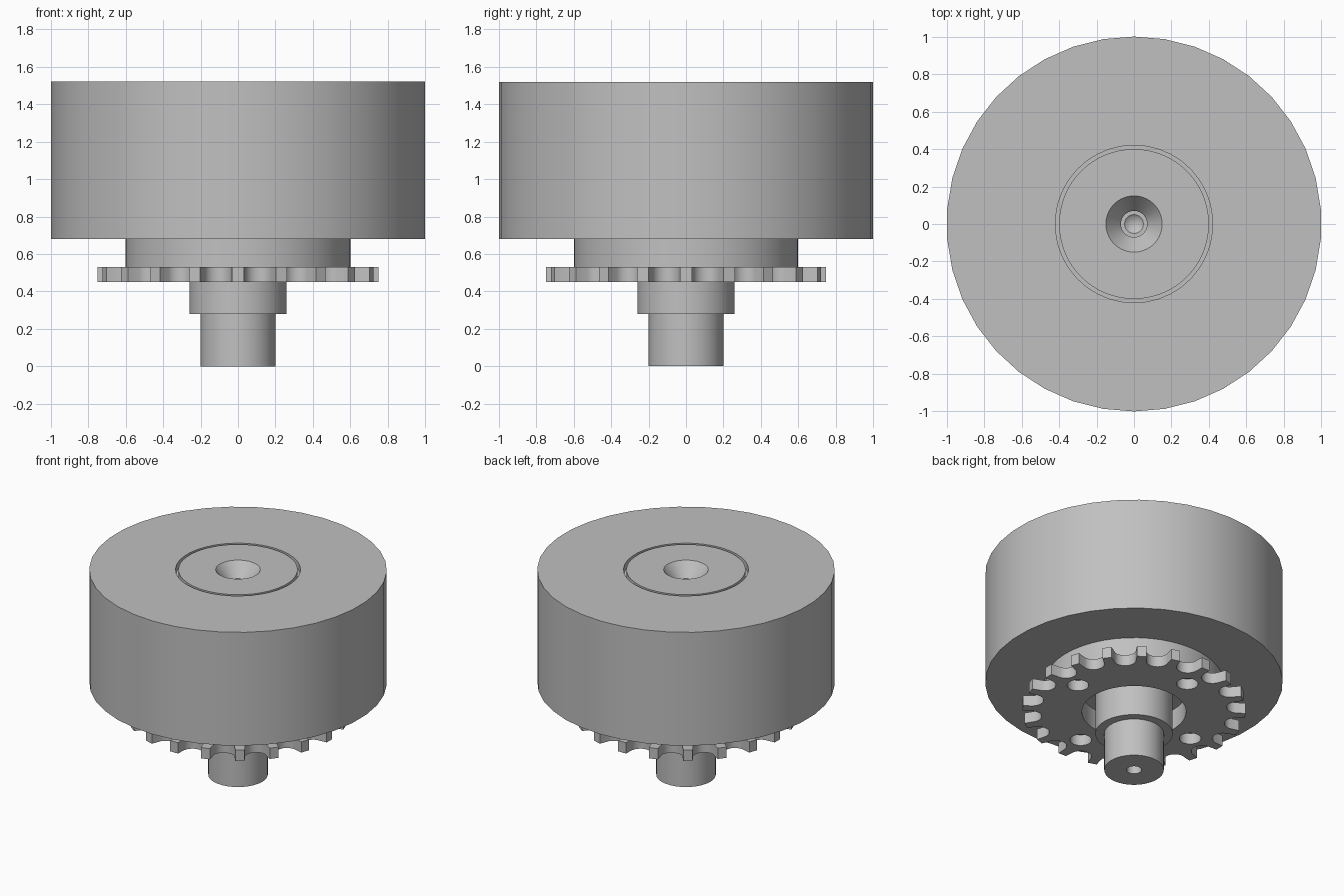
import bpy
import bmesh
from math import cos, sin, pi, radians

cube = bpy.data.objects.get("Cube")
if cube:
    bpy.data.objects.remove(cube, do_unlink=True)

steel = bpy.data.materials.new("grey steel")
steel.use_nodes = True
GREY = (0.53, 0.53, 0.53, 1)
steel.diffuse_color = GREY
steel.node_tree.nodes["Principled BSDF"].inputs["Base Color"].default_value = GREY


def finish(name, bm):
    """Weld, orient and smooth a bmesh, then link it as a named part."""
    bmesh.ops.remove_doubles(bm, verts=bm.verts, dist=0.0002)
    bmesh.ops.recalc_face_normals(bm, faces=bm.faces)
    mesh = bpy.data.meshes.new(name)
    bm.to_mesh(mesh)
    bm.free()
    mesh.materials.append(steel)
    part = bpy.data.objects.new(name, mesh)
    bpy.context.collection.objects.link(part)
    bpy.ops.object.select_all(action="DESELECT")
    part.select_set(True)
    bpy.context.view_layer.objects.active = part
    bpy.ops.object.shade_smooth_by_angle(angle=radians(30))
    return part


def lathe(name, profile, sides, closed=True):
    """Revolve a profile of (radius, height) points around z."""
    bm = bmesh.new()
    pts = [bm.verts.new((0, -r, z)) for r, z in profile]
    edges = [bm.edges.new(pair) for pair in zip(pts, pts[1:])]
    if closed:
        edges.append(bm.edges.new((pts[-1], pts[0])))
    bmesh.ops.spin(bm, geom=pts + edges, cent=(0, 0, 0), axis=(0, 0, 1),
                   angle=2 * pi, steps=sides, use_merge=False)
    return finish(name, bm)


def circle(cx, cy, r, n):
    return [(cx + r * cos(2 * pi * i / n), cy + r * sin(2 * pi * i / n))
            for i in range(n)]


# Outer drum, open in the middle
lathe("drum", [(0.42, 0.68), (1, 0.68), (1, 1.52), (0.42, 1.52)], 38)

# Hub between drum and sprocket, with a recess around the shaft
lathe("hub", [(0.35, 0.53), (0.6, 0.53), (0.6, 0.7), (0.2, 0.7),
              (0.2, 0.6), (0.35, 0.6)], 48)

# Stepped shaft with a top flange, countersunk bore and a pilot hole below
lathe("shaft", [(0, 0.12), (0.05, 0.09), (0.05, 0), (0.2, 0), (0.2, 0.28),
                (0.26, 0.28), (0.26, 0.9), (0.45, 0.9), (0.45, 1.47),
                (0.4, 1.47), (0.4, 1.52), (0.15, 1.52), (0.07, 1.42),
                (0.07, 1.2), (0.05, 1.2), (0, 1.16)], 64, closed=False)

# Sprocket outline: round roller seats between narrow flat-tipped teeth
TEETH = 20
PITCH = 2 * pi / TEETH
outline = []
for t in range(TEETH):
    a = (t + 0.5) * PITCH
    seat = [(0.7 + 0.075 * cos(radians(d)), 0.075 * sin(radians(d)))
            for d in range(250, 109, -14)]
    tip = PITCH / 2 - radians(2.4)
    local = [(0.75 * cos(tip), -0.75 * sin(tip))] + seat
    local.append((0.75 * cos(tip), 0.75 * sin(tip)))
    outline += [(x * cos(a) - y * sin(a), x * sin(a) + y * cos(a))
                for x, y in local]

# Centre bore and four bolt holes
loops = [outline, circle(0, 0, 0.35, 48)]
for k in range(4):
    a = k * pi / 2 + radians(3.5)
    loops.append(circle(0.52 * cos(a), 0.52 * sin(a), 0.073, 24))

# Filled plate from the outline and holes
plate = bpy.data.curves.new("sprocket_outline", "CURVE")
plate.dimensions = "2D"
plate.fill_mode = "BOTH"
plate.extrude = 0.04
for loop in loops:
    spline = plate.splines.new("POLY")
    spline.points.add(len(loop) - 1)
    for point, (x, y) in zip(spline.points, loop):
        point.co = (x, y, 0, 1)
    spline.use_cyclic_u = True
helper = bpy.data.objects.new("sprocket_outline", plate)
bpy.context.collection.objects.link(helper)
bm = bmesh.new()
bm.from_mesh(helper.to_mesh())
helper.to_mesh_clear()
bpy.data.objects.remove(helper, do_unlink=True)
bmesh.ops.translate(bm, verts=bm.verts, vec=(0, 0, 0.49))
finish("sprocket", bm)
